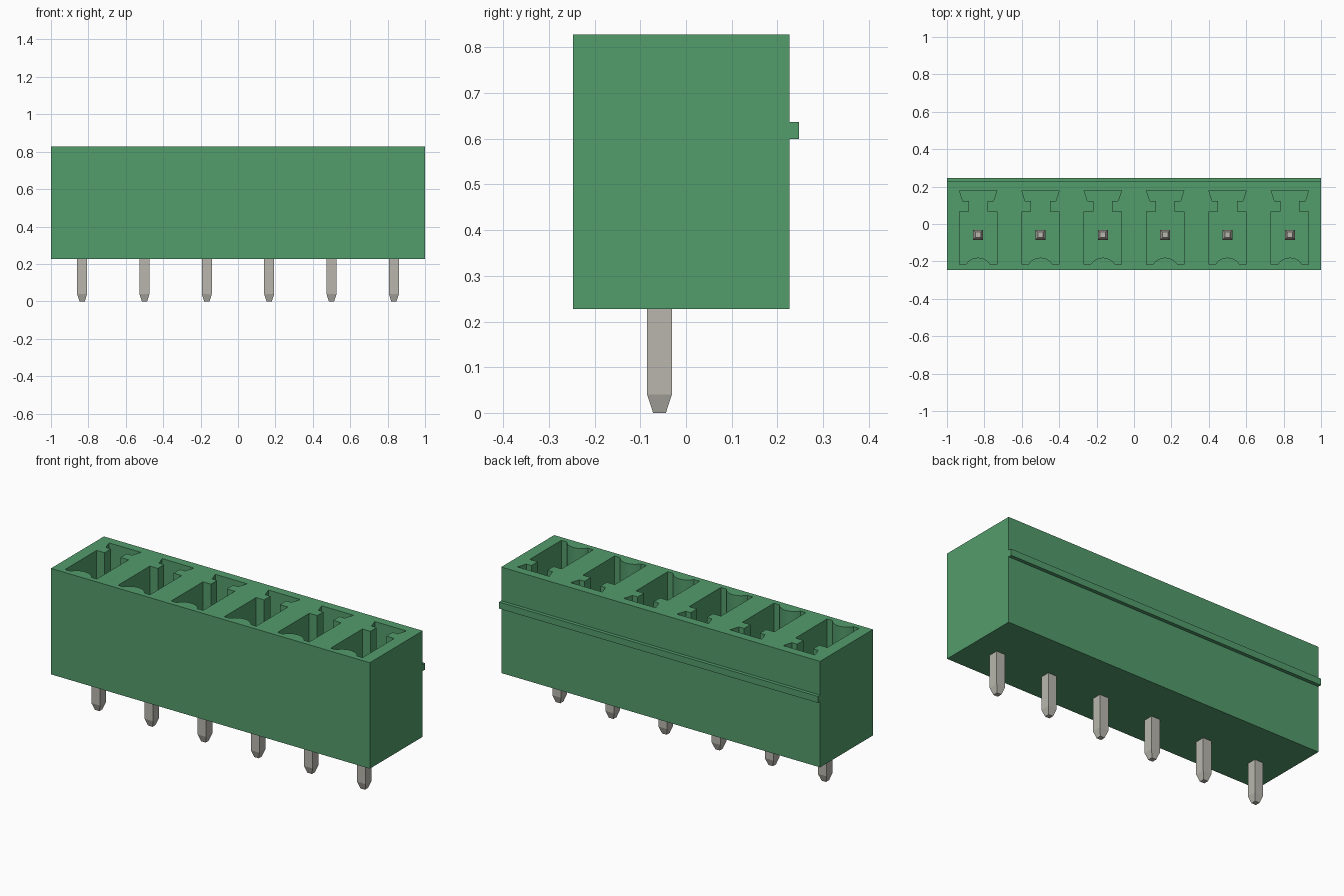
import bpy, bmesh, math

if "Cube" in bpy.data.objects:
    bpy.data.objects.remove(bpy.data.objects["Cube"], do_unlink=True)

PITCH, COUNT = 1 / 3, 6
CENTRES = [(i - (COUNT - 1) / 2) * PITCH for i in range(COUNT)]
BOTTOM, TOP, FLOOR = 0.227, 0.828, 0.30
FRONT, BACK = -0.247, 0.227
PIN_Y, PIN_TOP = -0.058, 0.66


def material(name, rgb):
    m = bpy.data.materials.new(name)
    m.use_nodes = True
    m.diffuse_color = (*rgb, 1)
    m.node_tree.nodes["Principled BSDF"].inputs["Base Color"].default_value = (*rgb, 1)
    return m


green = material("green plastic", (0.086, 0.332, 0.148))
metal = material("tin metal", (0.48, 0.47, 0.42))


def make_object(name, bm, mat):
    bmesh.ops.recalc_face_normals(bm, faces=bm.faces)
    mesh = bpy.data.meshes.new(name)
    bm.to_mesh(mesh)
    bm.free()
    mesh.materials.append(mat)
    ob = bpy.data.objects.new(name, mesh)
    bpy.context.collection.objects.link(ob)
    return ob


def loft(bm, rings):
    """Skin closed rings of points and cap both ends."""
    loops = [[bm.verts.new(p) for p in ring] for ring in rings]
    n = len(loops[0])
    for a, b in zip(loops, loops[1:]):
        for i in range(n):
            j = (i + 1) % n
            bm.faces.new((a[i], a[j], b[j], b[i]))
    bm.faces.new(loops[0])
    bm.faces.new(loops[-1])


def prism_x(bm, profile, half):
    loft(bm, [[(x, y, z) for y, z in profile] for x in (-half, half)])


# Housing block with the locking rail along the back
bm = bmesh.new()
prism_x(bm, [(FRONT, BOTTOM), (BACK, BOTTOM), (BACK, 0.60), (0.247, 0.60),
             (0.247, 0.637), (BACK, 0.637), (BACK, TOP), (FRONT, TOP)], 1.0)
housing = make_object("housing", bm, green)

# Socket outline: keyed slot at the back, rounded rib at the front
side = [(0.1, -0.217), (0.1, 0.067), (0.05, 0.067), (0.05, 0.123),
        (0.082, 0.123), (0.1, 0.178)]
half_w, rise, steps = 0.066, 0.037, 12
radius = (half_w ** 2 + rise ** 2) / (2 * rise)
sweep = math.asin(half_w / radius)
arc = []
for i in range(steps + 1):
    a = -sweep + 2 * sweep * i / steps
    arc.append((radius * math.sin(a), -0.217 + rise - radius * (1 - math.cos(a))))
outline = side + [(-x, y) for x, y in reversed(side)] + arc

# Cut all sockets into the housing
bm = bmesh.new()
for cx in CENTRES:
    loft(bm, [[(cx + x, y, z) for x, y in outline] for z in (FLOOR, TOP + 0.1)])
cutter = make_object("socket_cutter", bm, green)
cutter.hide_render = True
cut = housing.modifiers.new("sockets", 'BOOLEAN')
cut.operation, cut.solver, cut.object = 'DIFFERENCE', 'EXACT', cutter
evaluated = housing.evaluated_get(bpy.context.evaluated_depsgraph_get())
cut_mesh = bpy.data.meshes.new_from_object(evaluated)
housing.modifiers.clear()
housing.data = cut_mesh
bpy.data.objects.remove(cutter, do_unlink=True)

# Square contact pins, tapered at both ends
def square(cx, h, z):
    return [(cx + sx * h, PIN_Y + sy * h, z)
            for sx, sy in ((-1, -1), (1, -1), (1, 1), (-1, 1))]


for i, cx in enumerate(CENTRES):
    bm = bmesh.new()
    loft(bm, [square(cx, h, z) for h, z in
              ((0.014, 0), (0.027, 0.04), (0.027, PIN_TOP - 0.04), (0.014, PIN_TOP))])
    make_object(f"contact_pin_{i + 1}", bm, metal)

# Smooth the ribs while keeping the edges sharp
bpy.ops.object.select_all(action='DESELECT')
housing.select_set(True)
bpy.context.view_layer.objects.active = housing
bpy.ops.object.shade_smooth_by_angle(angle=math.radians(30))
